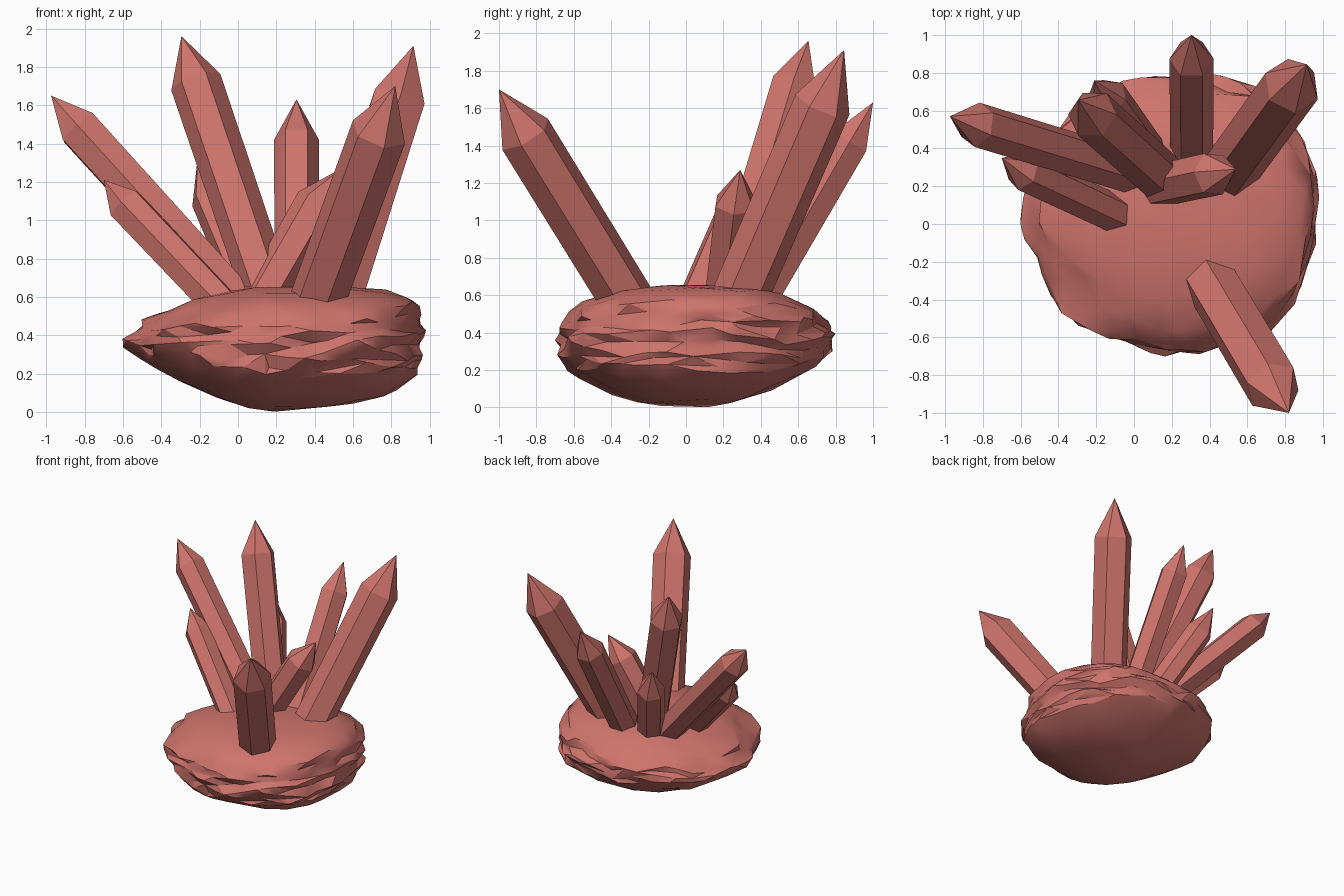
import bpy, bmesh, math
from mathutils import Vector, Matrix, noise

cube = bpy.data.objects.get("Cube")
if cube:
    bpy.data.objects.remove(cube, do_unlink=True)

# One dusty red material for stone and crystals
COLOUR = (0.62, 0.175, 0.15, 1.0)
red = bpy.data.materials.new("dusty_red")
red.use_nodes = True
red.diffuse_color = COLOUR
bsdf = red.node_tree.nodes["Principled BSDF"]
bsdf.inputs["Base Color"].default_value = COLOUR
bsdf.inputs["Roughness"].default_value = 0.8


def add_object(name, bm):
    mesh = bpy.data.meshes.new(name)
    bmesh.ops.recalc_face_normals(bm, faces=bm.faces)
    bm.to_mesh(mesh)
    bm.free()
    mesh.materials.append(red)
    obj = bpy.data.objects.new(name, mesh)
    bpy.context.collection.objects.link(obj)
    return obj


def crystal(name, base, shoulder, tip, radius, roll=0):
    """Six-sided prism along base-shoulder, closed by a pointed cap."""
    base, shoulder, tip = Vector(base), Vector(shoulder), Vector(tip)
    axis = (tip - base).normalized()
    side = axis.cross(Vector((0, 0, 1))).normalized()
    base -= axis * 0.12                      # root sunk into the stone
    bm = bmesh.new()
    rings = []
    for centre, r in ((base, radius * 0.97), (shoulder, radius)):
        ring = []
        for i in range(6):
            turn = Matrix.Rotation(math.radians(60 * i + roll), 3, axis)
            ring.append(bm.verts.new(centre + turn @ side * r))
        rings.append(ring)
    low, high = rings
    point = bm.verts.new(tip)
    bm.faces.new(low)
    for i in range(6):
        j = (i + 1) % 6
        bm.faces.new((low[i], low[j], high[j], high[i]))
        bm.faces.new((high[i], high[j], point))
    return add_object(name, bm)


# Crystals: base centre, shoulder centre, tip, radius, roll
crystal("front_crystal", (0.42, -0.33, 0.60), (0.735, -0.86, 1.46), (0.82, -1.0, 1.70), 0.15, 15)
crystal("back_left_crystal", (0.515, 0.29, 0.60), (0.835, 0.73, 1.62), (0.915, 0.845, 1.91), 0.155, 10)
crystal("tall_crystal", (0.16, 0.24, 0.60), (-0.22, 0.58, 1.72), (-0.295, 0.655, 1.96), 0.135, 9)
crystal("back_crystal", (0.305, 0.40, 0.60), (0.305, 0.875, 1.42), (0.305, 1.0, 1.63), 0.117, 0)
crystal("long_right_crystal", (-0.03, 0.28, 0.60), (-0.83, 0.525, 1.48), (-0.975, 0.57, 1.65), 0.12, 15)
crystal("short_right_crystal", (-0.11, 0.06, 0.58), (-0.585, 0.28, 1.08), (-0.70, 0.35, 1.21), 0.105, 15)
crystal("short_middle_crystal", (0.14, 0.205, 0.60), (0.42, 0.265, 1.09), (0.54, 0.29, 1.27), 0.12, 15)
crystal("short_back_crystal", (0.08, 0.36, 0.60), (-0.14, 0.67, 1.12), (-0.21, 0.76, 1.33), 0.11, 10)


def stone_point(n):
    """Lopsided boulder: steep wall towards +x, tapering wedge towards -x."""
    c, s = Vector((n.x, n.y, 0)).normalized()[:2] if abs(n.z) < 0.9999 else (0, 0)
    east, north, south = max(c, 0), max(s, 0), max(-s, 0)
    # Profile roundness changes with direction and between top and bottom
    power = (2.1 if n.z > 0 else 1.8) + 2.6 * east ** 3 + 0.4 * min(c, 0) + 0.4 * south ** 2
    reach = max(0, 1 - abs(n.z) ** power) ** (1 / power)
    outline = (abs(c) ** 2.4 + abs(s) ** 2.4) ** (-1 / 2.4) if c > 0 else 1
    # Underside rises towards the wall and the back
    lift = (0.10 * east + 0.06 * north) * reach ** 1.5 * max(-n.z, 0)
    # Ledges: horizontally stretched noise, partly stepped for sharp breaks
    p = Vector((c * 2.4 + 11.3, s * 2.4 + 4.7, n.z * 4.0 + 2.2))
    ledge = noise.noise(p) + 0.5 * noise.noise(p * 2.1)
    ledge = 0.6 * ledge + 0.4 * round(ledge * 3) / 3
    lumps = noise.noise(n * 2.5 + Vector((3, 7, 1)))
    rim = 1 - n.z * n.z
    reach *= outline * (1 + rim * ((0.07 if n.z > -0.5 else 0.04) * ledge + 0.03 * lumps))
    x = 0.20 + c * reach * (0.75 if c > 0 else 0.765)
    y = 0.06 + s * reach * 0.73
    z = 0.36 + n.z * (0.295 if n.z > 0 else 0.36) + 0.025 * lumps * rim + lift
    return x, y, z


# Layered stone with chipped facets around the rim
bm = bmesh.new()
bmesh.ops.create_icosphere(bm, subdivisions=5, radius=1)
for v in bm.verts:
    v.co = stone_point(v.co.normalized())
stone = add_object("base_stone", bm)
chip = stone.modifiers.new("chip", "DECIMATE")
chip.ratio = 0.12
bpy.ops.object.select_all(action="DESELECT")
bpy.context.view_layer.objects.active = stone
stone.select_set(True)
bpy.ops.object.modifier_apply(modifier="chip")
bpy.ops.object.shade_smooth_by_angle(angle=math.radians(28))
